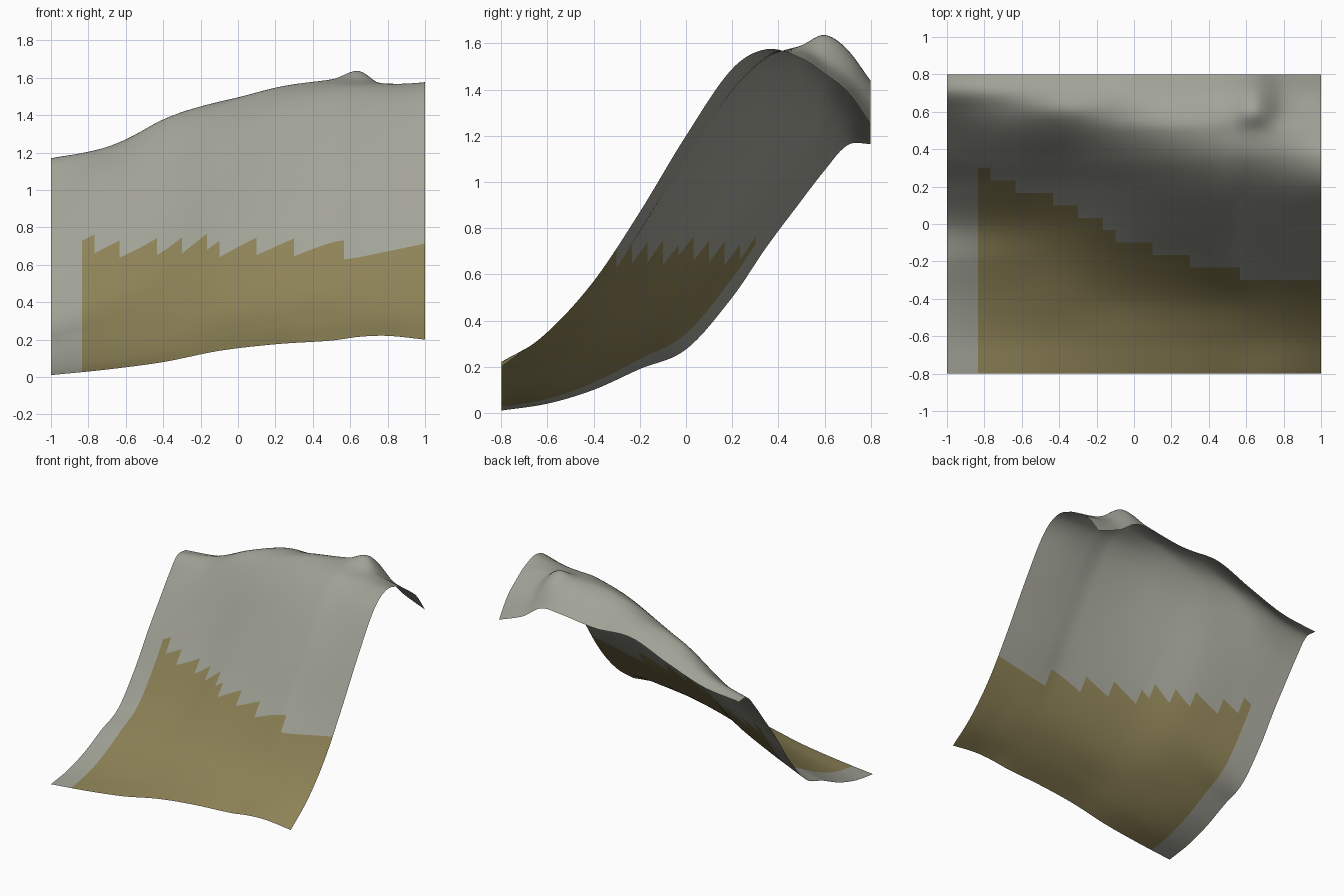
import bpy, bmesh

if "Cube" in bpy.data.objects:
    bpy.data.objects.remove(bpy.data.objects["Cube"])

# Hillside cross-sections: heights at YS along the slope, one row for each XS
YS = [-.8, -.6, -.4, -.2, 0, .2, .35, .5, .6, .7, .8]
XS = [-1, -.7, -.4, -.1, .2, .5, .65, .8, 1]
HEIGHTS = [
    [.01, .04, .10, .19, .275, .50, .72, .92, 1.05, 1.16, 1.165],
    [.04, .08, .16, .27, .40, .65, .87, 1.08, 1.18, 1.23, 1.20],
    [.08, .14, .24, .37, .55, .81, 1.04, 1.27, 1.37, 1.36, 1.30],
    [.14, .22, .33, .52, .77, 1.05, 1.27, 1.43, 1.47, 1.46, 1.41],
    [.175, .27, .41, .65, .95, 1.25, 1.44, 1.54, 1.535, 1.48, 1.40],
    [.195, .31, .48, .77, 1.09, 1.38, 1.53, 1.585, 1.585, 1.53, 1.43],
    [.215, .325, .51, .79, 1.12, 1.40, 1.54, 1.59, 1.635, 1.57, 1.43],
    [.22, .34, .54, .82, 1.15, 1.43, 1.55, 1.565, 1.52, 1.45, 1.33],
    [.20, .35, .57, .87, 1.20, 1.49, 1.575, 1.535, 1.47, 1.39, 1.25],
]
# Right-hand end of each step of the ochre patch; each step is one cell lower
STEPS = [-.7667, -.6333, -.4333, -.3, -.1667, -.1, .1, .3, .5667]
CELL = 2 / 30
FINE = 4          # subdivisions per cell


def spline(xs, ys, x):
    """Smooth cubic curve through the given points."""
    n = len(xs)
    i = 0
    while i < n - 2 and x > xs[i + 1]:
        i += 1

    def slope(k):
        a, b = max(k - 1, 0), min(k + 1, n - 1)
        return (ys[b] - ys[a]) / (xs[b] - xs[a])
    h = xs[i + 1] - xs[i]
    t = (x - xs[i]) / h
    return ((2*t**3 - 3*t*t + 1) * ys[i] + (t**3 - 2*t*t + t) * h * slope(i)
            + (3*t*t - 2*t**3) * ys[i + 1] + (t**3 - t*t) * h * slope(i + 1))


def material(name, rgb):
    m = bpy.data.materials.new(name)
    m.diffuse_color = (*rgb, 1)
    m.use_nodes = True
    m.node_tree.nodes["Principled BSDF"].inputs["Base Color"].default_value = m.diffuse_color
    return m


def is_ochre(x, y):
    return x > -1 + 2.5 * CELL and y < .3 - CELL * sum(x > s for s in STEPS)


# Terrain sheet
bm = bmesh.new()
nx, ny = 30 * FINE, 24 * FINE
grid = []
for i in range(nx + 1):
    x = -1 + 2 * i / nx
    col = []
    for j in range(ny + 1):
        y = -.8 + 1.6 * j / ny
        z = spline(XS, [spline(YS, row, y) for row in HEIGHTS], x)
        col.append(bm.verts.new((x, y, max(z, 0))))
    grid.append(col)
for i in range(nx):
    for j in range(ny):
        f = bm.faces.new((grid[i][j], grid[i+1][j], grid[i+1][j+1], grid[i][j+1]))
        f.smooth = True
        c = f.calc_center_median()
        f.material_index = int(is_ochre(c.x, c.y))
mesh = bpy.data.meshes.new("hillside")
bm.to_mesh(mesh)
bm.free()
hill = bpy.data.objects.new("hillside", mesh)
bpy.context.collection.objects.link(hill)
mesh.materials.append(material("stone grey", (.36, .365, .31)))
mesh.materials.append(material("ochre earth", (.27, .225, .095)))
